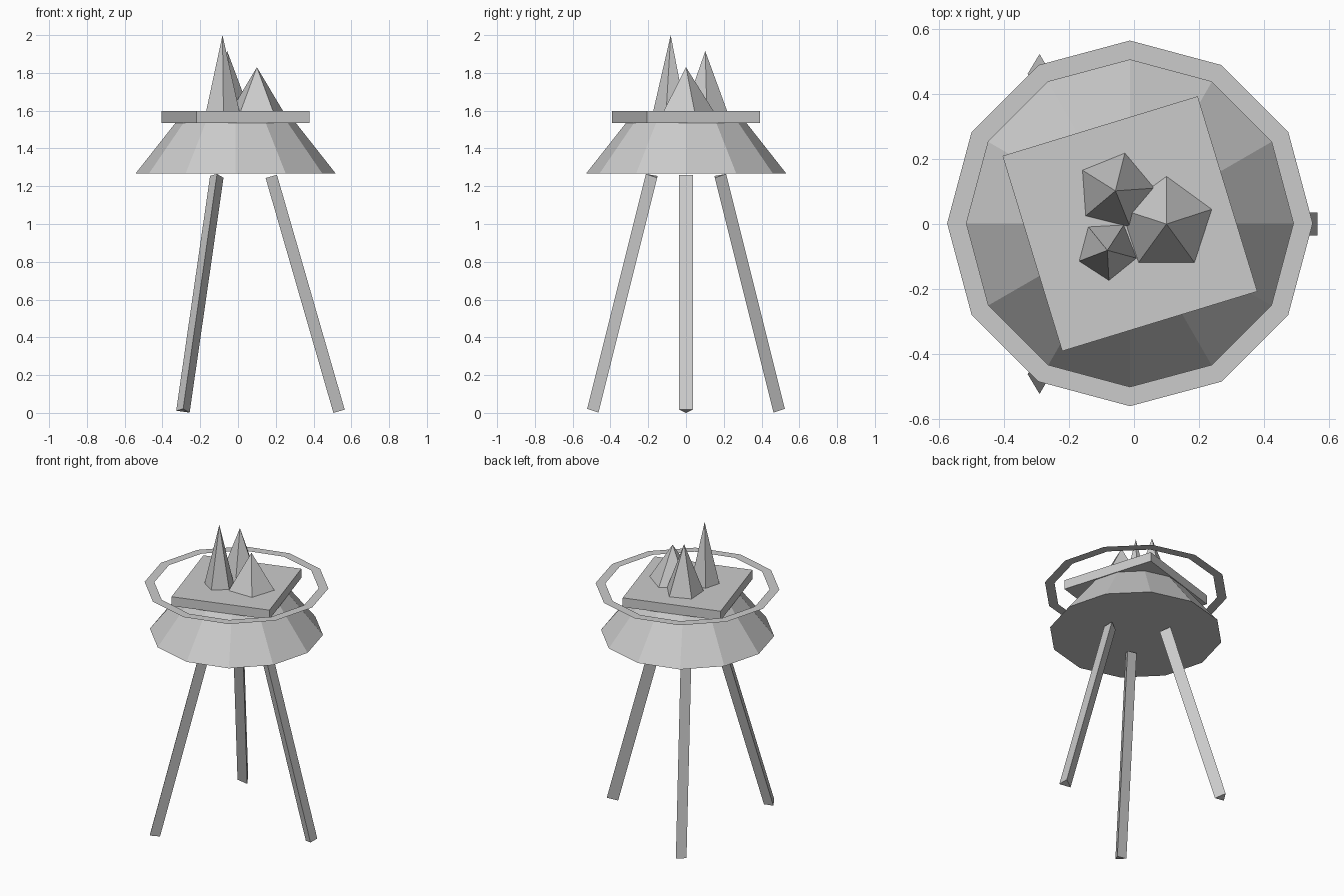
import bpy, bmesh
from math import radians, cos, sin, pi
from mathutils import Vector, Matrix

if "Cube" in bpy.data.objects:
    bpy.data.objects.remove(bpy.data.objects["Cube"])

CX = -0.0125  # shared axis of the body

grey = bpy.data.materials.new("light grey")
grey.diffuse_color = (0.6, 0.6, 0.6, 1)
grey.use_nodes = True
grey.node_tree.nodes["Principled BSDF"].inputs["Base Color"].default_value = grey.diffuse_color


def ring(bm, n, r, z, start=0.0, c=(0, 0)):
    """One polygon loop of vertices around a centre."""
    return [bm.verts.new((c[0] + r * cos(start + 2 * pi * i / n),
                          c[1] + r * sin(start + 2 * pi * i / n), z)) for i in range(n)]


def bridge(bm, a, b):
    for i in range(len(a)):
        j = (i + 1) % len(a)
        bm.faces.new((a[i], a[j], b[j], b[i]))


def finish(name, bm, closed=True):
    if closed:
        bmesh.ops.recalc_face_normals(bm, faces=bm.faces)
    me = bpy.data.meshes.new(name)
    bm.to_mesh(me)
    bm.free()
    me.materials.append(grey)
    ob = bpy.data.objects.new(name, me)
    bpy.context.collection.objects.link(ob)
    return ob


def frustum(name, n, r0, z0, r1, z1, start, c):
    """Closed prism or tapered drum; r1 = 0 makes a spike."""
    bm = bmesh.new()
    a = ring(bm, n, r0, z0, start, c)
    bm.faces.new(a[::-1])
    if r1 == 0:
        tip = bm.verts.new((c[0], c[1], z1))
        for i in range(n):
            bm.faces.new((a[i], a[(i + 1) % n], tip))
    else:
        b = ring(bm, n, r1, z1, start, c)
        bridge(bm, a, b)
        bm.faces.new(b)
    return finish(name, bm)


# Sloped twelve-sided body and the turned square slab on it
frustum("body", 12, 0.53, 1.267, 0.318, 1.536, 0, (CX, 0.001))
frustum("slab", 4, 0.444, 1.535, 0.444, 1.597, radians(62), (CX, 0.001))

# Flat floating ring
bm = bmesh.new()
bridge(bm, ring(bm, 12, 0.5625, 1.58, 0, (CX, 0.002)),
       ring(bm, 12, 0.503, 1.58, 0, (CX, 0.002)))
finish("flat_ring", bm, closed=False)

# Five-sided spikes: centre, radius, tip height, turn
for name, c, r, top, turn in (("spike_wide", (0.10, 0.0), 0.147, 1.83, 90),
                              ("spike_middle", (-0.057, 0.102), 0.120, 1.915, 76),
                              ("spike_tall", (-0.082, -0.081), 0.093, 2.0, 57)):
    frustum(name, 5, r, 1.596, 0, top, radians(turn), c)

# Three splayed triangular legs: direction and twist of the section
R = 0.0415
for name, ang, twist in (("leg_right", 0, 0), ("leg_back", 120, 30), ("leg_front", 240, -30)):
    length = 1.294
    ob = frustum(name, 3, R, 0, R, length, radians(60 + twist), (0, 0))
    ob.data.transform(Matrix.Translation((CX, 0, 0))
                      @ Matrix.Rotation(radians(ang), 4, 'Z')
                      @ Matrix.Translation((0.5575, 0, 0.0115))
                      @ Matrix.Rotation(radians(-16.1), 4, 'Y'))
